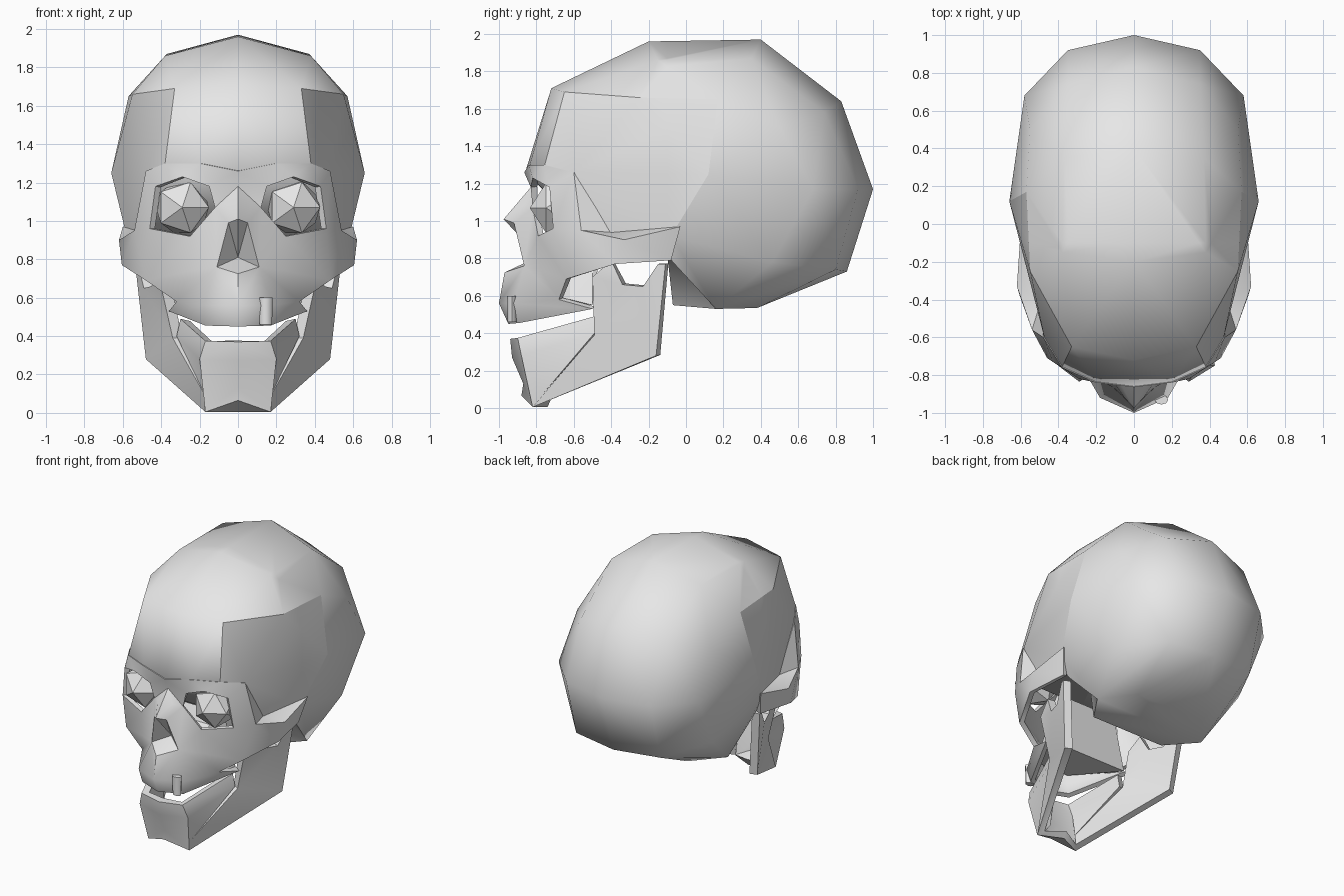
import bpy, bmesh
from math import radians
from mathutils import Matrix

cube = bpy.data.objects.get("Cube")
if cube:
    bpy.data.objects.remove(cube)

bone = bpy.data.materials.new("bone_grey")
bone.use_nodes = True
GREY = (.8, .8, .8, 1)
bone.diffuse_color = GREY
bone.node_tree.nodes["Principled BSDF"].inputs["Base Color"].default_value = GREY


def finish(bm, name):
    """Turn a bmesh into a linked, active object with the bone material."""
    mesh = bpy.data.meshes.new(name)
    bm.to_mesh(mesh)
    bm.free()
    mesh.materials.append(bone)
    obj = bpy.data.objects.new(name, mesh)
    bpy.context.collection.objects.link(obj)
    bpy.ops.object.select_all(action="DESELECT")
    obj.select_set(True)
    bpy.context.view_layer.objects.active = obj


def hull(half_points):
    """Symmetric convex form around the given left-half points."""
    bm = bmesh.new()
    for x, y, z in half_points:
        for side in ((1, -1) if x else (1,)):
            bm.verts.new((x * side, y, z))
    result = bmesh.ops.convex_hull(bm, input=bm.verts)
    spare = {v for v in result["geom_interior"] if isinstance(v, bmesh.types.BMVert)}
    bmesh.ops.delete(bm, geom=list(spare), context="VERTS")
    bmesh.ops.recalc_face_normals(bm, faces=bm.faces)
    return bm


def shell(name, marks, plates, thickness):
    """Mirrored bone shell whose plates span named landmarks on the left half."""
    bm = bmesh.new()
    verts = {key: bm.verts.new(co) for key, co in marks.items()}
    for plate in plates:
        bm.faces.new([verts[key] for key in plate.split()])
    bmesh.ops.recalc_face_normals(bm, faces=bm.faces)
    # The outside of each shell looks forward
    if sum(f.normal.y * f.calc_area() for f in bm.faces) > 0:
        bmesh.ops.reverse_faces(bm, faces=bm.faces)
    finish(bm, name)
    obj = bpy.context.object
    obj.modifiers.new("mirror", "MIRROR").use_clip = True
    solid = obj.modifiers.new("thickness", "SOLIDIFY")
    solid.thickness = thickness
    solid.offset = -1
    for modifier in ("mirror", "thickness"):
        bpy.ops.object.modifier_apply(modifier=modifier)
    bpy.ops.object.shade_smooth_by_angle(angle=radians(42))


def on_temple(face):
    return abs(face.normal.x) > .8 and all(v.co.y < .2 and v.co.z > .9 for v in face.verts)


# Cranium: rounded vault
vault = [
    (0, -.86, 1.26), (0, -.72, 1.71), (0, -.2, 1.96), (0, .4, 1.97),
    (0, .83, 1.64), (0, 1, 1.17), (0, .86, .73), (0, -.55, .96),
    (.2, -.835, 1.3), (.38, -.755, 1.3), (.33, -.65, 1.69), (.38, -.15, 1.86),
    (.37, .35, 1.87), (.35, .74, 1.58), (.35, .92, 1.17), (.35, .8, .74),
    (.475, -.6, 1.26), (.5, -.46, 1.42), (.55, -.25, 1.66), (.57, .17, 1.65),
    (.55, .5, 1.5), (.58, .68, 1.17), (.66, .12, 1.25), (.46, -.52, .94),
    (.58, -.08, .92), (.54, .46, .78),
]
# Base of the skull, with the bony bumps behind the ears
base = [(.52, -.07, .78), (.3, -.07, .55), (.46, .16, .53), (.28, .38, .535)]
bm = hull(vault + base)

# Undercut in front of the ears, open for the jaw
bmesh.ops.bisect_plane(bm, geom=bm.verts[:] + bm.edges[:] + bm.faces[:],
                       plane_co=(0, -.1, 0), plane_no=(0, 1, 0))
for vert in bm.verts:
    if vert.co.y < -.09:
        vert.co.z = max(vert.co.z, .82)
bm.normal_update()

# Soft vault with a crisp outline around the flat temples
for face in bm.faces:
    face.smooth = True
for edge in bm.edges:
    same_area = len({on_temple(face) for face in edge.link_faces}) == 1
    edge.smooth = same_area and edge.calc_face_angle(0) < radians(55)
finish(bm, "cranium")

# Face: brow, sockets, nose, cheeks and upper jaw
face_marks = dict(
    glabella=(0, -.865, 1.26), brow_peak=(.2, -.84, 1.3), brow_out=(.38, -.76, 1.3),
    temple_top=(.48, -.6, 1.26), temple_low=(.54, -.56, .95), fossa=(.49, -.4, .94),
    nasion=(0, -.83, 1.18), bridge=(.06, -.865, 1.09),
    nose_tip=(0, -.975, 1.01), nose_side=(.05, -.92, .99),
    nose_wing=(.11, -.865, .76), nose_base=(0, -.97, .725), nose_deep=(0, -.79, .81),
    orbit_in=(.12, -.82, 1.07), orbit_in_top=(.15, -.83, 1.18),
    orbit_top=(.29, -.82, 1.23), orbit_out_top=(.43, -.73, 1.18),
    orbit_out=(.46, -.71, .96), orbit_low=(.25, -.79, .92),
    cheek_low=(.48, -.64, .69), arch_top=(.62, -.33, .9), arch_low=(.605, -.38, .77),
    arch_back=(.6, -.03, .97), arch_low_back=(.56, -.08, .79), canine=(.25, -.78, .74),
    gum_mid=(0, -1, .56), gum_corner=(.18, -.92, .56), gum_side=(.32, -.68, .58),
    teeth_mid=(0, -.95, .45), teeth_corner=(.17, -.89, .455), teeth_back=(.36, -.5, .53),
)
brow = [
    "glabella nasion orbit_in_top brow_peak",
    "brow_peak orbit_in_top orbit_top brow_out",
    "brow_out orbit_top orbit_out_top temple_top",
    "temple_top orbit_out_top orbit_out temple_low",
]
nose = [
    "nasion orbit_in orbit_in_top",
    "nasion bridge orbit_in",
    "nasion nose_tip bridge",
    "bridge nose_tip nose_side",
    "bridge nose_side orbit_in",
    "orbit_in nose_side nose_wing orbit_low",
    "nose_tip nose_deep nose_side",
    "nose_side nose_deep nose_wing",
    "nose_wing nose_deep nose_base",
]
cheek = [
    "orbit_low nose_wing canine",
    "orbit_low canine cheek_low orbit_out",
    "orbit_out cheek_low temple_low",
    "temple_low cheek_low arch_low arch_top",
    "arch_top arch_low arch_low_back arch_back",
    "temple_top temple_low fossa",
    "temple_low arch_top fossa",
    "arch_top arch_back fossa",
]
upper_jaw = [
    "nose_wing nose_base gum_mid gum_corner",
    "nose_wing gum_corner gum_side canine",
    "canine gum_side cheek_low",
    "gum_mid teeth_mid teeth_corner gum_corner",
    "gum_corner teeth_corner teeth_back gum_side",
]
shell("face", face_marks, brow + nose + cheek + upper_jaw, .035)

# Palate: wedge filling the back of the upper jaw
palate = [
    (.13, -.86, .6), (.3, -.62, .58), (.33, -.5, .55),
    (.28, -.5, .72), (.2, -.62, .88), (.2, -.45, .9),
]
finish(hull(palate), "palate")

# Lower jaw: tooth band, chin and the two upright plates
jaw_marks = dict(
    tooth_mid=(0, -.94, .37), tooth_corner=(.17, -.9, .375),
    molar_top=(.3, -.49, .49), molar_low=(.32, -.49, .4),
    lip_mid=(0, -.93, .27), lip_corner=(.2, -.88, .28), chin_dip=(0, -.87, .13),
    chin_mid=(0, -.88, .065), chin_corner=(.17, -.82, .005), chin_under=(0, -.74, .005),
    root=(.16, -.77, .07), plate_front=(.34, -.49, .39), plate_top=(.41, -.5, .7),
    crown=(.43, -.4, .79), notch_front=(.45, -.34, .66), notch_back=(.49, -.23, .65),
    joint_front=(.52, -.15, .77), joint_back=(.535, -.11, .77), angle=(.48, -.16, .28),
)
chin = [
    "tooth_mid tooth_corner lip_corner lip_mid",
    "tooth_corner molar_top molar_low lip_corner",
    "lip_mid lip_corner chin_dip",
    "chin_dip lip_corner chin_corner chin_mid",
    "lip_corner molar_low root chin_corner",
    "chin_mid chin_corner chin_under",
]
upright = [
    "chin_corner root plate_front angle",
    "plate_front plate_top notch_front",
    "plate_top crown notch_front",
    "plate_front notch_front notch_back angle",
    "notch_back joint_front joint_back angle",
]
shell("lower_jaw", jaw_marks, chin + upright, .055)

# Faceted eyeballs, one corner pointing forward
for side, label in ((1, "left"), (-1, "right")):
    bm = bmesh.new()
    place = Matrix.Translation((.29 * side, -.68, 1.07)) @ Matrix.Rotation(radians(90), 4, "X")
    bmesh.ops.create_icosphere(bm, subdivisions=1, radius=.155, matrix=place)
    finish(bm, label + "_eye")

# Single remaining tooth
bm = bmesh.new()
shape = Matrix.Translation((.145, -.93, .53)) @ Matrix.Diagonal((.036, .026, .14, 1))
bmesh.ops.create_cone(bm, cap_ends=True, segments=8, radius1=.9, radius2=1, depth=1, matrix=shape)
finish(bm, "tooth")
bpy.ops.object.shade_smooth_by_angle(angle=radians(50))
